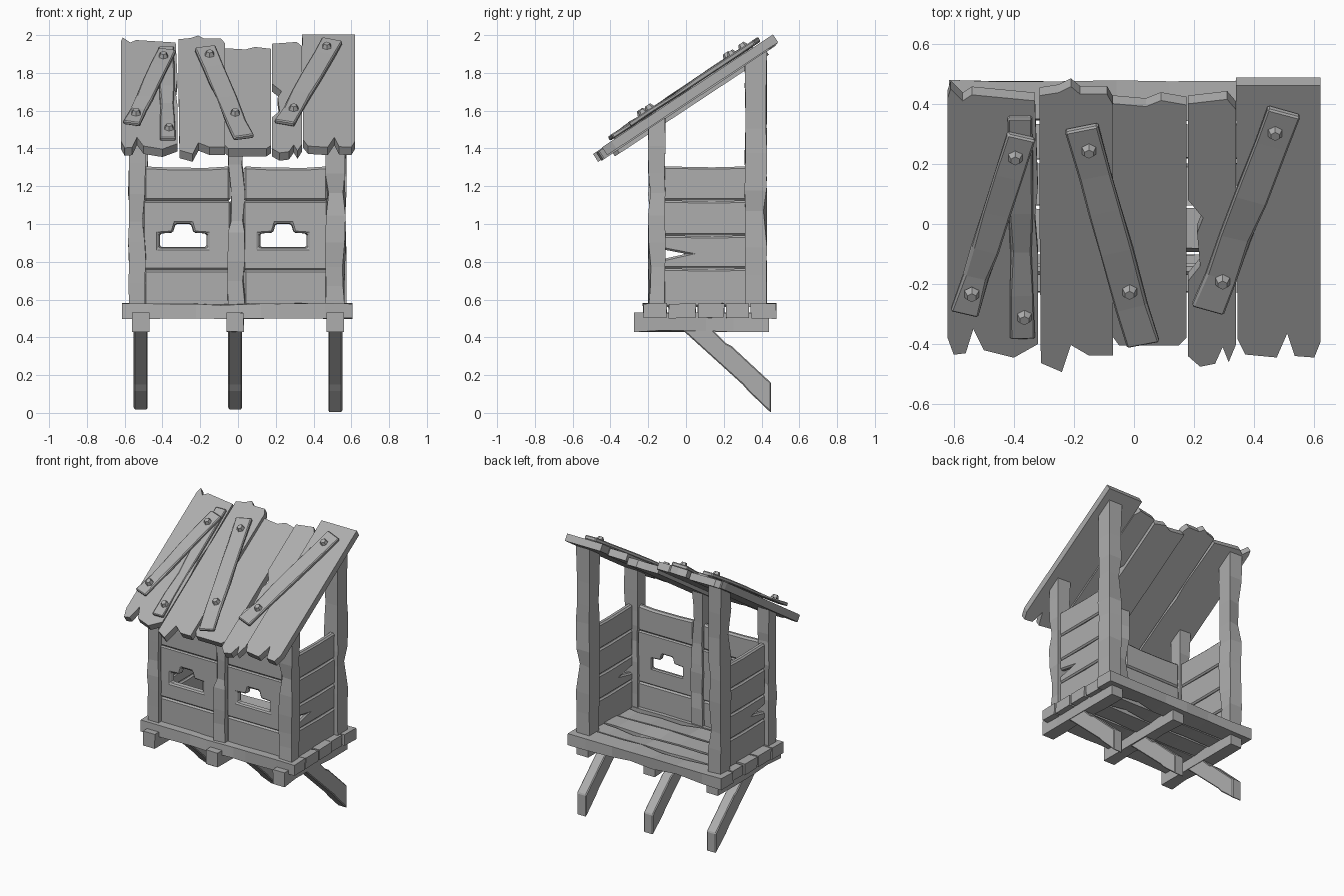
import bpy, bmesh, random
from mathutils import Vector as V

random.seed(4)
if "Cube" in bpy.data.objects:
    bpy.data.objects.remove(bpy.data.objects["Cube"])

wood = bpy.data.materials.new("weathered grey")
wood.use_nodes = True
GREY = (0.42, 0.42, 0.42, 1)
wood.diffuse_color = GREY
wood.node_tree.nodes["Principled BSDF"].inputs["Base Color"].default_value = GREY

X, Y, Z = V((1, 0, 0)), V((0, 1, 0)), V((0, 0, 1))
SLOPE = 0.66
UP_ROOF = V((0, 1, SLOPE))
NORMAL = V((0, -SLOPE, 1)).normalized()


def finish(name, bm, bevel=0):
    bmesh.ops.recalc_face_normals(bm, faces=bm.faces)
    mesh = bpy.data.meshes.new(name)
    bm.to_mesh(mesh)
    bm.free()
    mesh.materials.append(wood)
    ob = bpy.data.objects.new(name, mesh)
    bpy.context.collection.objects.link(ob)
    if bevel:
        mod = ob.modifiers.new("worn edges", "BEVEL")
        mod.width = bevel
        mod.segments = 1
    return ob


def skin(bm, rings):
    """Join equal rings of vertices and cap both ends."""
    rings = [[bm.verts.new(p) for p in r] for r in rings]
    n = len(rings[0])
    for r, s in zip(rings, rings[1:]):
        for i in range(n):
            bm.faces.new((r[i], r[(i + 1) % n], s[(i + 1) % n], s[i]))
    bm.faces.new(rings[0])
    bm.faces.new(rings[-1])


def prism(name, pts, origin, u, v, depth, bevel=0, shrink=1):
    """Flat outline in the u, v plane pushed along depth."""
    bm = bmesh.new()
    c = sum((V(p) for p in pts), V((0, 0))) / len(pts)
    back = [c + (V(p) - c) * shrink for p in pts]
    skin(bm, [[origin + u * a + v * b for a, b in pts],
              [origin + u * a + v * b + depth for a, b in back]])
    return finish(name, bm, bevel)


def beam(name, a, b, w, h, side, rings=6, wear=0.005, slant=0, bevel=0):
    """Rough timber from a to b with random chipped corners."""
    a, b = V(a), V(b)
    up = (b - a).cross(side).normalized()
    loops = []
    for i in range(rings):
        t = i / (rings - 1)
        inner = 0 < i < rings - 1
        if inner:
            t += random.uniform(-0.3, 0.3) / rings
        loop = []
        for sx, sy in ((-1, -1), (1, -1), (1, 1), (-1, 1)):
            cut = random.uniform(0, wear) + (wear * 2 if inner and random.random() < 0.2 else 0)
            off = side * sx * (w / 2 - cut) + up * sy * (h / 2 - cut)
            p = a.lerp(b, t) + off
            if i == rings - 1:
                p += Z * slant * off.y
            loop.append(p)
        loops.append(loop)
    bm = bmesh.new()
    skin(bm, loops)
    return finish(name, bm, bevel)


# Bearers and slanted struts under the floor
for tag, x, foot in (("right", -0.515, 0.015), ("middle", -0.015, 0.015), ("left", 0.515, 0)):
    beam(f"{tag}_bearer", (x, -0.275, 0.48), (x, 0.44, 0.48), 0.095, 0.105, X, 5, 0.003)
    strut = [(-0.02, 0.44), (0.14, 0.44), (0.21, 0.37), (0.24, 0.355), (0.45, 0.16),
             (0.45, foot), (0.33, 0.115), (0.30, 0.15)]
    prism(f"{tag}_strut", strut, V((x - 0.037, 0, 0)), Y, Z, X * 0.074, 0.006)

# Floor planks
floor = [(-0.23, -0.10), (-0.095, 0.055), (0.06, 0.205), (0.21, 0.335), (0.34, 0.48)]
for i, (y0, y1) in enumerate(floor):
    e = random.uniform(0, 0.025) if 0 < i < 4 else 0
    beam(f"floor_plank_{i + 1}", (-0.615 + e, (y0 + y1) / 2, 0.54), (0.605 - e, (y0 + y1) / 2, 0.54),
         y1 - y0, 0.085 - e / 2, Y, 8, 0.006)


# Posts, with tops cut to the roof slope
def post(name, x, y, w, d):
    top = 1.69 + SLOPE * y - 0.055
    beam(name, (x, y, 0.56), (x, y, top), w, d, X, 9, 0.007, SLOPE)


post("front_right_post", -0.535, -0.155, 0.095, 0.095)
post("front_middle_post", -0.008, -0.155, 0.095, 0.095)
post("front_left_post", 0.515, -0.155, 0.11, 0.095)
post("back_right_post", -0.525, 0.37, 0.105, 0.12)
post("back_left_post", 0.52, 0.37, 0.11, 0.12)

# Front wall boards, the middle ones with a stepped window
window = [(-0.135, -0.04), (0.135, -0.04), (0.135, 0.04), (0.06, 0.045), (0.045, 0.095),
          (-0.045, 0.095), (-0.06, 0.045), (-0.135, 0.04)]
for tag, x0, x1, wx in (("right", -0.50, -0.04, -0.29), ("left", 0.03, 0.475, 0.24)):
    for i, (z0, z1) in enumerate(((0.56, 0.757), (0.757, 1.122), (1.122, 1.305))):
        m = (x0 + x1) / 2
        outline = [(x0, z0), (x1, z0), (x1, z1), (m + 0.1, z1 - 0.008 * (i == 2)),
                   (m - 0.1, z1 - 0.006 * (i == 2)), (x0, z1)]
        board = prism(f"{tag}_front_board_{i + 1}", outline, V((0, -0.17, 0)), X, Z, Y * 0.04)
        if i == 1:
            cutter = prism("window_cutter", window, V((wx, -0.172, 0.91)), X, Z, Y * 0.05, 0, 0.86)
            cutter.hide_render = True
            mod = board.modifiers.new("window", "BOOLEAN")
            mod.operation = "DIFFERENCE"
            mod.solver = "EXACT"
            mod.object = cutter
            bpy.context.view_layer.objects.active = board
            bpy.ops.object.modifier_apply(modifier=mod.name)
            bpy.data.objects.remove(cutter)
        bev = board.modifiers.new("worn edges", "BEVEL")
        bev.width = 0.012 if i != 1 else 0.008
        bev.segments = 1

# Side wall boards
for tag, x in (("right", -0.525), ("left", 0.525)):
    for i, (z0, z1) in enumerate(((0.56, 0.765), (0.765, 0.94), (0.94, 1.125), (1.125, 1.305))):
        outline = [(-0.12, z0), (0.33, z0), (0.33, z1), (0.14, z1 - 0.005), (-0.12, z1)]
        if i == 1:  # split end
            outline += [(-0.12, 0.865), (0.0, 0.842), (-0.12, 0.815)]
        prism(f"{tag}_side_board_{i + 1}", outline, V((x - 0.02, 0, 0)), Y, Z, X * 0.04, 0.01)

# Roof boards with ragged ends
roof = [
    (0, [(-0.62, 0.42), (-0.61, 0.45), (-0.57, 0.41), (-0.54, 0.43), (-0.33, 0.41), (-0.32, 0.12),
         (-0.33, 0.02), (-0.32, -0.1), (-0.32, -0.40), (-0.40, -0.445), (-0.50, -0.42), (-0.535, -0.35),
         (-0.56, -0.43), (-0.60, -0.435), (-0.62, -0.38)]),
    (0.005, [(-0.315, 0.43), (-0.25, 0.44), (-0.21, 0.46), (-0.18, 0.435), (-0.09, 0.435), (-0.07, 0.40),
             (-0.07, -0.435), (-0.15, -0.435), (-0.21, -0.40), (-0.24, -0.49), (-0.31, -0.46), (-0.315, 0.1)]),
    (-0.02, [(-0.075, 0.39), (0.04, 0.38), (0.09, 0.40), (0.175, 0.385), (0.175, -0.39), (0.15, -0.415),
             (-0.05, -0.415), (-0.075, -0.38)]),
    (0, [(0.18, 0.40), (0.31, 0.415), (0.34, 0.38), (0.34, -0.40), (0.315, -0.46), (0.295, -0.41), (0.27, -0.465),
         (0.22, -0.475), (0.18, -0.44), (0.18, -0.19), (0.22, -0.14), (0.21, -0.03), (0.23, 0.02), (0.18, 0.08)]),
    (0.008, [(0.34, 0.465), (0.62, 0.465), (0.62, -0.39), (0.60, -0.44), (0.535, -0.435), (0.51, -0.36),
             (0.475, -0.44), (0.37, -0.43), (0.345, -0.38)]),
]
for i, (lift, outline) in enumerate(roof):
    prism(f"roof_board_{i + 1}", outline, Z * 1.69 + NORMAL * lift, X, UP_ROOF, NORMAL * -0.05)


# Battens and bolts nailed over the roof boards
def on_roof(x, y, lift):
    return V((x, y, 1.69 + SLOPE * y)) + NORMAL * lift


battens = [((-0.375, 0.31), (-0.565, -0.28), 0.10, 0.03), ((-0.175, 0.335), (0.03, -0.385), 0.115, 0.025),
           ((0.50, 0.39), (0.245, -0.27), 0.115, 0.027), ((-0.38, 0.36), (-0.37, -0.375), 0.085, 0.005)]
for i, (a, b, w, lift) in enumerate(battens):
    a, b = on_roof(*a, lift), on_roof(*b, lift)
    beam(f"roof_batten_{i + 1}", a, b, w, 0.03, NORMAL.cross(b - a).normalized(), 6, 0.004, 0, 0.006)

bolts = [(-0.395, 0.245, 0.045), (-0.54, -0.21, 0.045), (-0.15, 0.265, 0.04), (-0.015, -0.205, 0.04),
         (0.47, 0.325, 0.042), (0.295, -0.17, 0.042), (-0.365, -0.30, 0.02)]
turn = NORMAL.to_track_quat("Z", "Y").to_matrix().to_4x4()
for i, (x, y, lift) in enumerate(bolts):
    bm = bmesh.new()
    bmesh.ops.create_cone(bm, cap_ends=True, segments=6, radius1=0.028, radius2=0.017, depth=0.024)
    bmesh.ops.transform(bm, matrix=turn, verts=bm.verts)
    bmesh.ops.translate(bm, vec=on_roof(x, y, lift + 0.008), verts=bm.verts)
    finish(f"bolt_{i + 1}", bm)
